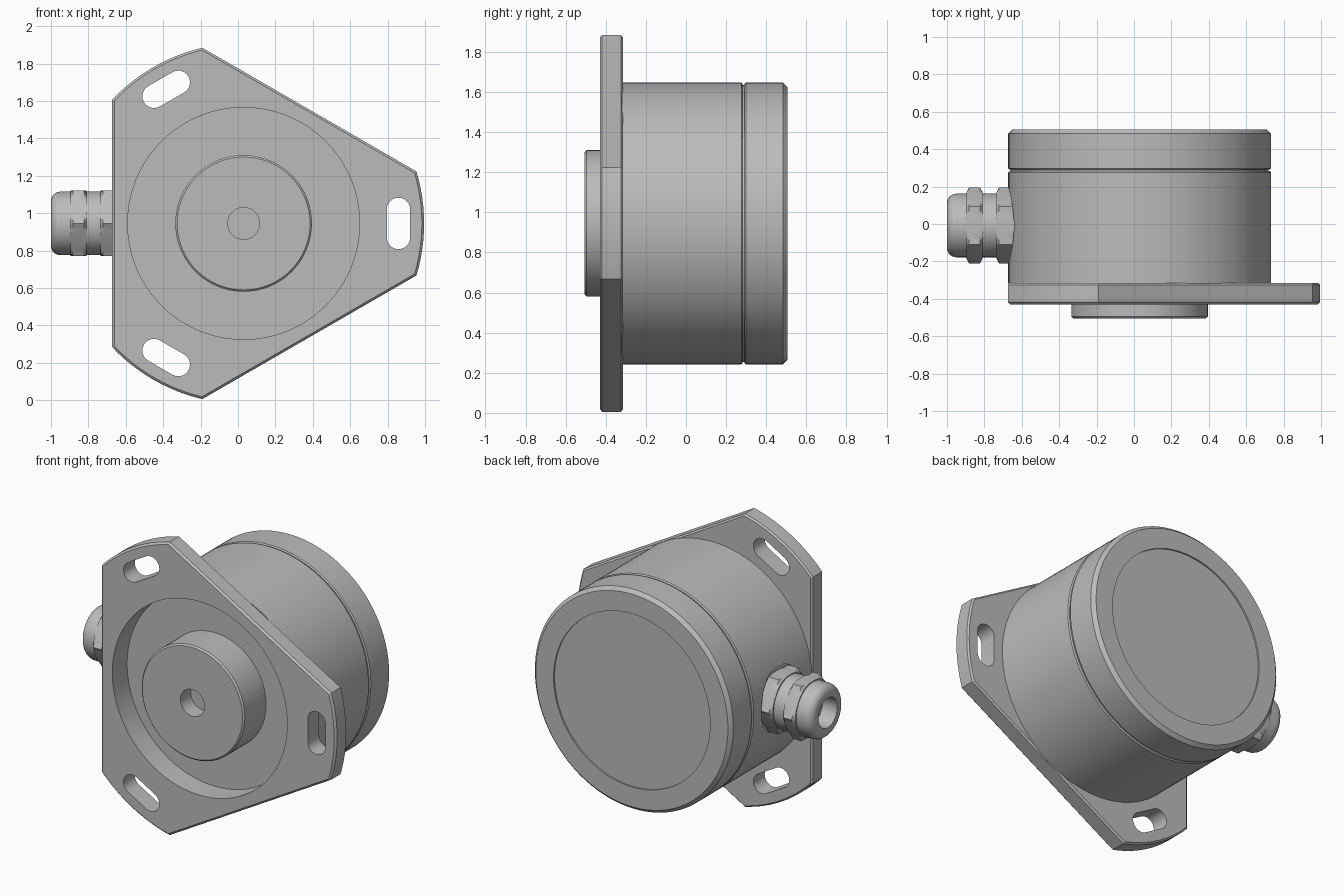
import bpy, bmesh
from math import sin, cos, pi, radians, acos

CX, CZ = 0.03, 0.945      # main axis, running along y
GY = -0.008               # cable gland axis offset, running along x
BODY_R, RECESS_R = 0.703, 0.62

cube = bpy.data.objects.get("Cube")
if cube:
    bpy.data.objects.remove(cube, do_unlink=True)

grey = bpy.data.materials.new("satin grey metal")
grey.use_nodes = True
grey.diffuse_color = (0.5, 0.5, 0.5, 1)
grey.node_tree.nodes["Principled BSDF"].inputs["Base Color"].default_value = (0.5, 0.5, 0.5, 1)


def along_y(u, v, t):
    return (CX + u, t, CZ + v)


def along_x(u, v, t):
    return (t, GY + u, CZ + v)


def loft(name, rings, place):
    """Skin a list of (outline, position) rings and cap both ends."""
    bm = bmesh.new()
    loops = [[bm.verts.new(place(u, v, t)) for u, v in pts] for pts, t in rings]
    n = len(loops[0])
    for a, b in zip(loops, loops[1:]):
        for i in range(n):
            j = (i + 1) % n
            bm.faces.new((a[i], a[j], b[j], b[i]))
    bm.faces.new(loops[0])
    bm.faces.new(loops[-1])
    bmesh.ops.recalc_face_normals(bm, faces=bm.faces)
    mesh = bpy.data.meshes.new(name)
    bm.to_mesh(mesh)
    bm.free()
    mesh.materials.append(grey)
    ob = bpy.data.objects.new(name, mesh)
    bpy.context.collection.objects.link(ob)
    return ob


def circle(r, n):
    return [(r * cos(2 * pi * i / n), r * sin(2 * pi * i / n)) for i in range(n)]


def lathe(name, profile, place, n=96):
    return loft(name, [(circle(r, n), t) for r, t in profile], place)


def cut(ob, cutters):
    """Subtract the cutters for good, then drop them."""
    for c in cutters:
        c.hide_render = True
        m = ob.modifiers.new("cut", "BOOLEAN")
        m.operation, m.solver, m.object = "DIFFERENCE", "EXACT", c
    bpy.context.view_layer.update()
    done = ob.evaluated_get(bpy.context.evaluated_depsgraph_get())
    mesh = bpy.data.meshes.new_from_object(done)
    ob.modifiers.clear()
    ob.data = mesh
    for c in cutters:
        bpy.data.objects.remove(c, do_unlink=True)


# Flange: three flats joined by three arcs
def flange_outline(inset):
    flat, radius = BODY_R - inset, 0.965 - inset
    half = pi / 3 - acos(flat / radius)
    pts = []
    for k in range(3):
        for i in range(13):
            a = k * 2 * pi / 3 + half * (i / 6 - 1)
            pts.append((radius * cos(a), radius * sin(a)))
    return pts


def slot_outline(k):
    pts = []
    for side in (1, -1):
        for i in range(13):
            a = i * pi / 12 + (0 if side > 0 else pi)
            pts.append((0.828 + 0.0625 * cos(a), side * 0.075 + 0.0625 * sin(a)))
    c, s = cos(k * 2 * pi / 3), sin(k * 2 * pi / 3)
    return [(u * c - v * s, u * s + v * c) for u, v in pts]


flange = loft("mounting_flange", [(flange_outline(d), y) for d, y in
              ((0.012, -0.43), (0, -0.418), (0, -0.325), (0.01, -0.315))], along_y)
cutters = [loft("slot_cutter", [(slot_outline(k), -0.6), (slot_outline(k), -0.2)], along_y)
           for k in range(3)]
cutters.append(lathe("recess_cutter", [(RECESS_R, -0.6), (RECESS_R, -0.2)], along_y))
cut(flange, cutters)

# Housing with front recess and a flat seat for the gland
housing = lathe("housing", [(RECESS_R, -0.28), (RECESS_R, -0.318), (BODY_R, -0.318),
                            (BODY_R, 0.276), (0.696, 0.283), (0.69, 0.283), (0.69, 0.3)], along_y)
cut(housing, [lathe("seat_cutter", [(0.205, -0.85), (0.205, -0.64)], along_x, 64)])

# Rear cap with a shallow round panel
cap = lathe("rear_cap", [(0.69, 0.291), (0.696, 0.291), (BODY_R, 0.298), (BODY_R, 0.483),
                         (0.681, 0.505), (0.555, 0.505), (0.555, 0.495)], along_y)

# Hub with blind centre hole
hub = lathe("hub", [(0.085, -0.4), (0.085, -0.505), (0.355, -0.505),
                    (0.365, -0.495), (0.365, -0.27)], along_y)

# Cable gland: hollow rounded barrel and two chamfered hex nuts
fillet = [(0.12 + 0.05 * sin(i * pi / 12), -0.95 - 0.05 * cos(i * pi / 12)) for i in range(7)]
gland = lathe("gland_barrel", [(0.095, -0.75), (0.095, -1.0)] + fillet + [(0.17, -0.63)],
              along_x, 64)


def hex_ring(limit, n=72):
    pts = []
    for i in range(n):
        a = 2 * pi * i / n
        r = min(0.175 / cos(a % (pi / 3) - pi / 6), limit)
        pts.append((r * cos(a), r * sin(a)))
    return pts


parts = [flange, housing, cap, hub, gland]
for name, x0, x1 in (("gland_cap_nut", -0.895, -0.81), ("gland_base_nut", -0.735, -0.635)):
    parts.append(loft(name, [(hex_ring(0.178), x0), (hex_ring(0.21), x0 + 0.013),
                             (hex_ring(0.21), x1 - 0.013), (hex_ring(0.178), x1)], along_x))

# Smooth the round walls, keep the machined edges crisp
bpy.ops.object.select_all(action="DESELECT")
for ob in parts:
    ob.select_set(True)
bpy.context.view_layer.objects.active = flange
bpy.ops.object.shade_smooth_by_angle(angle=radians(25))
